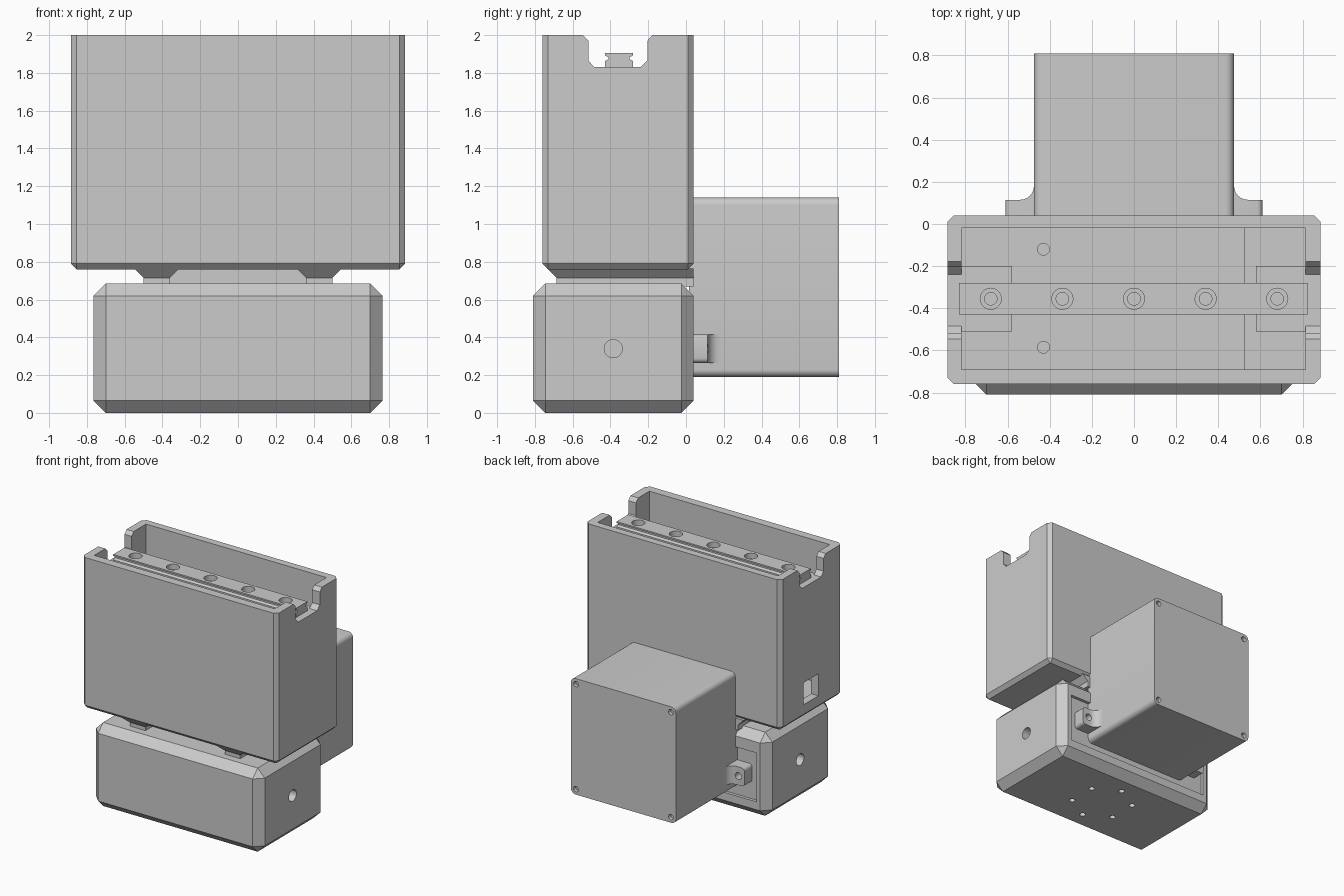
import bpy, bmesh, math
from mathutils import Matrix, Vector

if "Cube" in bpy.data.objects:
    bpy.data.objects.remove(bpy.data.objects["Cube"], do_unlink=True)

grey = bpy.data.materials.new("plain grey")
grey.use_nodes = True
grey.diffuse_color = (0.6, 0.6, 0.6, 1)
grey.node_tree.nodes["Principled BSDF"].inputs["Base Color"].default_value = (0.6, 0.6, 0.6, 1)


def finish(name, bm):
    bmesh.ops.recalc_face_normals(bm, faces=bm.faces)
    mesh = bpy.data.meshes.new(name)
    bm.to_mesh(mesh)
    bm.free()
    mesh.materials.append(grey)
    obj = bpy.data.objects.new(name, mesh)
    bpy.context.collection.objects.link(obj)
    return obj


def box(name, lo, hi, bevel=0, segments=1, pick=lambda a, b: True):
    """Box between two corners; edges accepted by pick are bevelled."""
    bm = bmesh.new()
    lo, hi = Vector(lo), Vector(hi)
    bmesh.ops.create_cube(bm, size=1, matrix=Matrix.Translation((lo + hi) / 2)
                          @ Matrix.Diagonal((*(hi - lo), 1)))
    if bevel:
        edges = [e for e in bm.edges if pick(e.verts[0].co, e.verts[1].co)]
        bmesh.ops.bevel(bm, geom=edges, offset=bevel, segments=segments,
                        profile=0.5, affect='EDGES')
    return finish(name, bm)


def prism(name, points, axis, start, end):
    """Extrude a 2D profile along x or z."""
    bm = bmesh.new()
    place = (lambda p: (start, *p)) if axis == 'X' else (lambda p: (*p, start))
    face = bm.faces.new([bm.verts.new(place(p)) for p in points])
    new = bmesh.ops.extrude_face_region(bm, geom=[face])["geom"]
    step = Vector((end - start, 0, 0)) if axis == 'X' else Vector((0, 0, end - start))
    bmesh.ops.translate(bm, vec=step, verts=[g for g in new if isinstance(g, bmesh.types.BMVert)])
    return finish(name, bm)


def rod(center, axis, radius, depth):
    """Cylindrical cutter centred on a point."""
    bm = bmesh.new()
    turn = Vector((0, 0, 1)).rotation_difference(Vector(axis)).to_matrix().to_4x4()
    bmesh.ops.create_cone(bm, cap_ends=True, segments=28, radius1=radius, radius2=radius,
                          depth=depth, matrix=Matrix.Translation(center) @ turn)
    return finish("cutter", bm)


def cut(target, cutters):
    """Subtract the cutters, bake the result and remove them."""
    for c in cutters:
        c.hide_render = True
        mod = target.modifiers.new("cut", 'BOOLEAN')
        mod.operation, mod.solver, mod.object = 'DIFFERENCE', 'EXACT', c
    graph = bpy.context.evaluated_depsgraph_get()
    mesh = bpy.data.meshes.new_from_object(target.evaluated_get(graph))
    target.modifiers.clear()
    target.data = mesh
    for c in cutters:
        bpy.data.objects.remove(c, do_unlink=True)


X, Y, Z = (1, 0, 0), (0, 1, 0), (0, 0, 1)
RAIL_Y = -0.355
parts = []

# Upper housing: open box with chamfered bottom and corners
housing = box("upper_housing", (-0.885, -0.76, 0.76), (0.885, 0.04, 2), 0.03,
              pick=lambda a, b: min(a.z, b.z) < 1)
notch = [(-0.545, 2.01), (-0.545, 2), (-0.517, 1.97), (-0.517, 1.865), (-0.485, 1.83),
         (-0.24, 1.83), (-0.205, 1.865), (-0.205, 1.97), (-0.178, 2), (-0.178, 2.01)]
cut(housing, [
    box("cutter", (-0.82, -0.69, 0.84), (0.815, -0.02, 2.1)),
    prism("cutter", notch, 'X', -1, 1),
    box("cutter", (-1, -0.45, 0.87), (-0.75, -0.26, 1.05)),
    rod((-0.43, -0.12, 0.84), Z, 0.028, 0.06),
    rod((-0.43, -0.585, 0.84), Z, 0.028, 0.06)])
parts.append(housing)
parts.append(box("floor_step", (0.525, -0.695, 0.83), (0.82, -0.015, 0.9)))

# Pads carrying the rail ends
for name, x0, x1 in (("right_rail_pad", -0.825, -0.58), ("left_rail_pad", 0.58, 0.82)):
    parts.append(box(name, (x0, -0.51, 1.6), (x1, -0.2, 1.83)))

# Grooved guide rail with counterbored holes
side = [(0.075, 1.83), (0.075, 1.862), (0.055, 1.872),
        (0.055, 1.882), (0.075, 1.893), (0.075, 1.905)]
profile = [(RAIL_Y + w, z) for w, z in side] + [(RAIL_Y - w, z) for w, z in reversed(side)]
rail = prism("guide_rail", profile, 'X', -0.83, 0.825)
holes = []
for i in range(-2, 3):
    holes.append(rod((i * 0.34, RAIL_Y, 1.9), Z, 0.05, 0.08))
    holes.append(rod((i * 0.34, RAIL_Y, 1.85), Z, 0.03, 0.2))
cut(rail, holes)
parts.append(rail)

# Flared feet joining the housing to the base
for name, s in (("right_foot", -1), ("left_foot", 1)):
    x = s * 0.43
    bm = bmesh.new()
    for half, y, z in ((0.12, -0.735, 0.765), (0.07, -0.685, 0.715)):
        for dx in (-half, half):
            for yy in (y, 0.039):
                bm.verts.new((x + dx, yy, z))
    bmesh.ops.convex_hull(bm, input=bm.verts)
    bmesh.ops.dissolve_limit(bm, angle_limit=0.01, verts=bm.verts, edges=bm.edges)
    parts.append(finish(name + "_flare", bm))
    parts.append(box(name + "_neck", (x - 0.07, -0.685, 0.67), (x + 0.07, 0.039, 0.716)))

# Base block with side holes, ring of bottom holes and rear recess
base = box("base_block", (-0.765, -0.81, 0), (0.765, 0.04, 0.685), 0.065)
cutters = [rod((s * 0.765, -0.385, 0.34), X, 0.048, 0.3) for s in (-1, 1)]
for k in range(6):
    a = math.radians(30 + 60 * k)
    cutters.append(rod((0.235 * math.cos(a), -0.385 + 0.235 * math.sin(a), 0), Z, 0.023, 0.2))
cutters.append(box("cutter", (-0.665, 0.015, 0.13), (0.665, 0.1, 0.53)))
cut(base, cutters)
parts.append(base)

# Rear motor body with rounded long edges and corner screw holes
motor = box("motor_body", (-0.475, 0.015, 0.19), (0.475, 0.81, 1.14), 0.04, 6,
            pick=lambda a, b: abs(a.y - b.y) > 0.1)
cut(motor, [rod((sx * 0.43, 0.81, 0.665 + sz * 0.43), Y, 0.022, 0.06)
            for sx in (-1, 1) for sz in (-1, 1)])
parts.append(motor)

# Mounting ears blended into the motor sides
for name, s in (("right_motor_ear", -1), ("left_motor_ear", 1)):
    curve = [(0.54 - 0.065 * math.sin(t), 0.18 - 0.065 * math.cos(t))
             for t in (i * math.pi / 12 for i in range(7))]
    outline = [(0.45, 0.015), (0.61, 0.015), (0.61, 0.115)] + curve + [(0.45, 0.18)]
    ear = prism(name, [(s * x, y) for x, y in outline], 'Z', 0.265, 0.415)
    bm = bmesh.new()
    bm.from_mesh(ear.data)
    corners = [e for e in bm.edges if all(abs(v.co.x) > 0.6 for v in e.verts)
               and abs(e.verts[0].co.y - e.verts[1].co.y) > 0.05]
    bmesh.ops.bevel(bm, geom=corners, offset=0.025, segments=4, profile=0.5, affect='EDGES')
    bm.to_mesh(ear.data)
    bm.free()
    cut(ear, [rod((s * 0.555, 0.08, 0.34), Y, 0.028, 0.3)])
    parts.append(ear)

# Smooth only the gentle curves
for obj in parts:
    bpy.ops.object.select_all(action='DESELECT')
    obj.select_set(True)
    bpy.context.view_layer.objects.active = obj
    bpy.ops.object.shade_smooth_by_angle(angle=math.radians(25))
